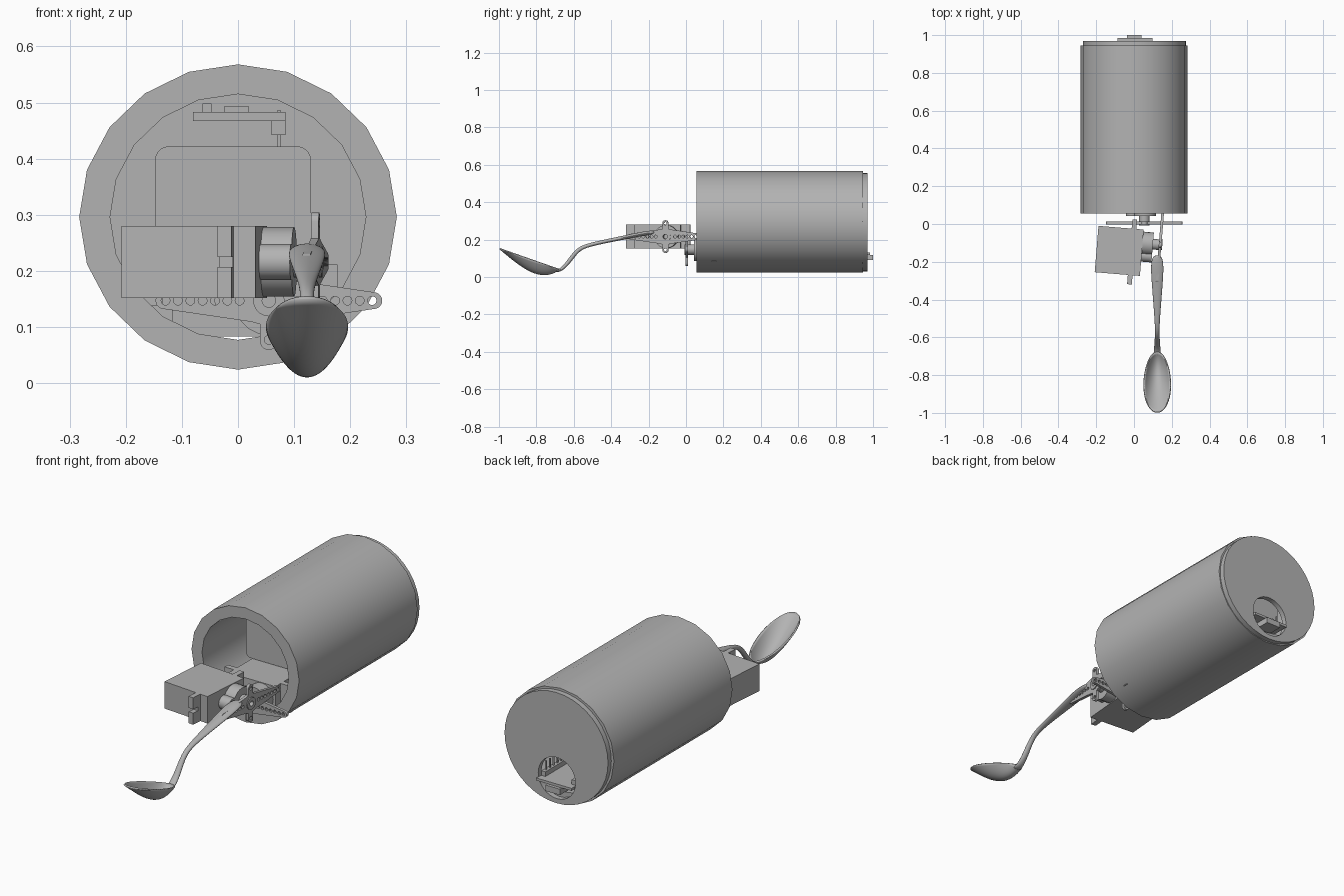
import bpy, bmesh, math
from mathutils import Matrix, Vector

if "Cube" in bpy.data.objects:
    bpy.data.objects.remove(bpy.data.objects["Cube"])

GREY = (0.45, 0.45, 0.45, 1)
mat = bpy.data.materials.new("plain grey")
mat.use_nodes = True
mat.diffuse_color = GREY
mat.node_tree.nodes["Principled BSDF"].inputs["Base Color"].default_value = GREY

XZ = Matrix.Rotation(math.pi / 2, 4, "X")
YZ = Matrix(((0, 0, 1, 0), (1, 0, 0, 0), (0, 1, 0, 0), (0, 0, 0, 1)))


def finish(name, bm, matrix=Matrix(), angle=30):
    bmesh.ops.remove_doubles(bm, verts=bm.verts, dist=0.00005)
    bmesh.ops.transform(bm, matrix=matrix, verts=bm.verts)
    bmesh.ops.recalc_face_normals(bm, faces=bm.faces)
    mesh = bpy.data.meshes.new(name)
    bm.to_mesh(mesh)
    bm.free()
    mesh.materials.append(mat)
    obj = bpy.data.objects.new(name, mesh)
    bpy.context.collection.objects.link(obj)
    bpy.ops.object.select_all(action="DESELECT")
    obj.select_set(True)
    bpy.context.view_layer.objects.active = obj
    bpy.ops.object.shade_smooth_by_angle(angle=math.radians(angle))
    return obj


def box(name, x, y, z, matrix=Matrix()):
    """Box from three (low, high) ranges."""
    bm = bmesh.new()
    bmesh.ops.create_cube(bm, size=1)
    for v in bm.verts:
        v.co = Vector([(a + b) / 2 + c * (b - a) for c, (a, b) in zip(v.co, (x, y, z))])
    return finish(name, bm, matrix)


def plate(name, outlines, low, high, matrix):
    """Flat outlines, inner ones being holes, thickened from low to high."""
    curve = bpy.data.curves.new(name, "CURVE")
    curve.dimensions = "2D"
    curve.fill_mode = "BOTH"
    curve.extrude = (high - low) / 2
    for pts in outlines:
        spline = curve.splines.new("POLY")
        spline.points.add(len(pts) - 1)
        for p, (x, y) in zip(spline.points, pts):
            p.co = (x, y, 0, 1)
        spline.use_cyclic_u = True
    helper = bpy.data.objects.new(name + " outline", curve)
    mesh = bpy.data.meshes.new_from_object(helper)
    bm = bmesh.new()
    bm.from_mesh(mesh)
    bpy.data.objects.remove(helper)
    bpy.data.curves.remove(curve)
    bpy.data.meshes.remove(mesh)
    return finish(name, bm, matrix @ Matrix.Translation((0, 0, (low + high) / 2)))


def ring(cx, cy, rx, ry=None, n=20, start=0, sweep=360):
    steps = n if sweep == 360 else n + 1
    angles = [math.radians(start + sweep * i / n) for i in range(steps)]
    return [(cx + rx * math.cos(a), cy + (ry or rx) * math.sin(a)) for a in angles]


def rounded(x0, x1, y0, y1, r):
    corners = ((x1 - r, y1 - r), (x0 + r, y1 - r), (x0 + r, y0 + r), (x1 - r, y0 + r))
    return [p for i, c in enumerate(corners) for p in ring(*c, r, n=5, start=90 * i, sweep=90)]


def horn_outline():
    quarter = ring(0.187, 0, 0.015, n=5, sweep=90) + [(0.03, 0.038), (0.016, 0.042)]
    quarter += ring(0, 0.072, 0.016, n=5, sweep=90)
    left = [(-x, y) for x, y in reversed(quarter[:-1])]
    top = quarter + left
    return top + [(x, -y) for x, y in reversed(top[1:-1])]


def servo(label, matrix):
    """Servo turning on local x, with the horn centred on the local origin."""
    box(label + " servo body", (-0.333, -0.093), (-0.173, 0.073), (-0.064, 0.064), matrix)
    for side, end in (("inner", 1), ("outer", -1)):
        y = lambda d: -0.05 + end * d
        outline = [(y(0.123), -0.064), (y(0.172), -0.064), (y(0.172), -0.009), (y(0.14), -0.009),
                   (y(0.14), 0.009), (y(0.172), 0.009), (y(0.172), 0.064), (y(0.123), 0.064)]
        plate(f"{label} servo {side} tab", [outline], -0.157, -0.132, matrix @ YZ)
    m = matrix @ YZ
    plate(label + " gear housing", [ring(0, 0, 0.062)], -0.093, -0.038, m)
    plate(label + " small gear housing", [ring(-0.065, 0, 0.032)], -0.093, -0.038, m)
    plate(label + " shaft hub", [ring(0, 0, 0.028), ring(0, 0, 0.012)], -0.038, 0.012, m)
    holes = [ring(0, 0, 0.012)]
    for sign in (-1, 1):
        holes += [ring(sign * (0.052 + 0.022 * i), 0, 0.008, n=10) for i in range(7)]
        holes.append(ring(0, sign * 0.07, 0.008, n=10))
    plate(label + " horn", [horn_outline()] + holes, -0.007, 0.007, m)


# Handle tube and its back cap with the charging opening
plate("handle tube", [ring(0, 0.296, 0.283, 0.272), ring(0, 0.296, 0.228, 0.219)],
      -0.945, -0.055, XZ)
plate("back cap", [ring(0.003, 0.293, 0.272, 0.263, n=40), ring(0, 0.15, 0.098, n=32)],
      -0.97, -0.945, XZ)

# Two servos, one turning the other
servo("tilt", Matrix.Translation((0.138, -0.11, 0.216)) @ Matrix.Rotation(math.radians(-4.7), 4, "Z"))
servo("roll", Matrix.Translation((0.055, 0.005, 0.147)) @ Matrix.Rotation(math.radians(-90), 4, "Z"))

# Battery with rounded edges
plate("battery", [rounded(-0.148, 0.13, 0.214, 0.422, 0.025)], -0.85, -0.27, XZ)

# Sensor board over the battery
box("sensor board", (-0.08, 0.085), (0.45, 0.7), (0.467, 0.483))
box("sensor chip", (-0.025, 0.02), (0.54, 0.6), (0.483, 0.493))
box("sensor capacitor", (-0.063, -0.047), (0.47, 0.5), (0.483, 0.498))
box("sensor header", (0.06, 0.085), (0.46, 0.69), (0.442, 0.467))
for i in range(8):
    y = 0.475 + 0.028 * i
    box("sensor pin", (0.07, 0.076), (y, y + 0.006), (0.422, 0.487))

# Controller board showing through the cap
box("controller board", (-0.088, 0.098), (0.5, 0.985), (0.118, 0.13))
box("charging port", (-0.037, 0.04), (0.9, 1.0), (0.09, 0.118))
for x in (-0.075, 0.085):
    box("controller header", (x - 0.011, x + 0.011), (0.55, 0.95), (0.13, 0.152))
    for i in range(14):
        y = 0.562 + 0.028 * i
        box("controller pin", (x - 0.003, x + 0.003), (y, y + 0.006), (0.152, 0.195))

# Spoon handle: rounded sections along a bent path (y, z, half width, half thickness)
SPOON_X = 0.123
stations = [(-0.70, 0.03, 0.022, 0.005), (-0.67, 0.036, 0.018, 0.009), (-0.635, 0.07, 0.016, 0.011),
            (-0.60, 0.12, 0.013, 0.012), (-0.565, 0.156, 0.012, 0.011), (-0.50, 0.177, 0.015, 0.01),
            (-0.35, 0.207, 0.027, 0.011), (-0.24, 0.23, 0.036, 0.012), (-0.185, 0.238, 0.031, 0.012),
            (-0.165, 0.24, 0.016, 0.009)]
bm = bmesh.new()
loops = []
for i, (y, z, w, t) in enumerate(stations):
    a, b = stations[max(i - 1, 0)], stations[min(i + 1, len(stations) - 1)]
    along = Vector((0, b[0] - a[0], b[1] - a[1])).normalized()
    up = Vector((0, -along.z, along.y))
    loops.append([bm.verts.new(Vector((SPOON_X + px, y, z)) + up * py)
                  for px, py in ring(0, 0, w, t, n=12)])
for a, b in zip(loops, loops[1:]):
    for i in range(12):
        bm.faces.new((a[i - 1], a[i], b[i], b[i - 1]))
bm.faces.new(loops[0])
bm.faces.new(loops[-1])
handle = finish("spoon handle", bm, angle=60)
handle.modifiers.new("smooth", "SUBSURF").levels = 2
handle.modifiers["smooth"].render_levels = 2

# Spoon bowl: a tilted dished oval, deepest toward the handle
bm = bmesh.new()
bmesh.ops.create_grid(bm, x_segments=24, y_segments=24, size=1)
for v in bm.verts:
    gx, gy = v.co.x, v.co.y
    px, py = gx * math.sqrt(1 - gy * gy / 2), gy * math.sqrt(1 - gx * gx / 2)
    depth = 0.062 * (1 - px * px - py * py) * (1 + 0.4 * py)
    y = -0.837 + 0.16 * py
    v.co = (SPOON_X + 0.07 * px * (1 - 0.1 * py), y, 0.097 - 0.345 * (y + 0.837) - depth)
bowl = finish("spoon bowl", bm, angle=60)
shell = bowl.modifiers.new("thickness", "SOLIDIFY")
shell.thickness = 0.007
shell.offset = 0
